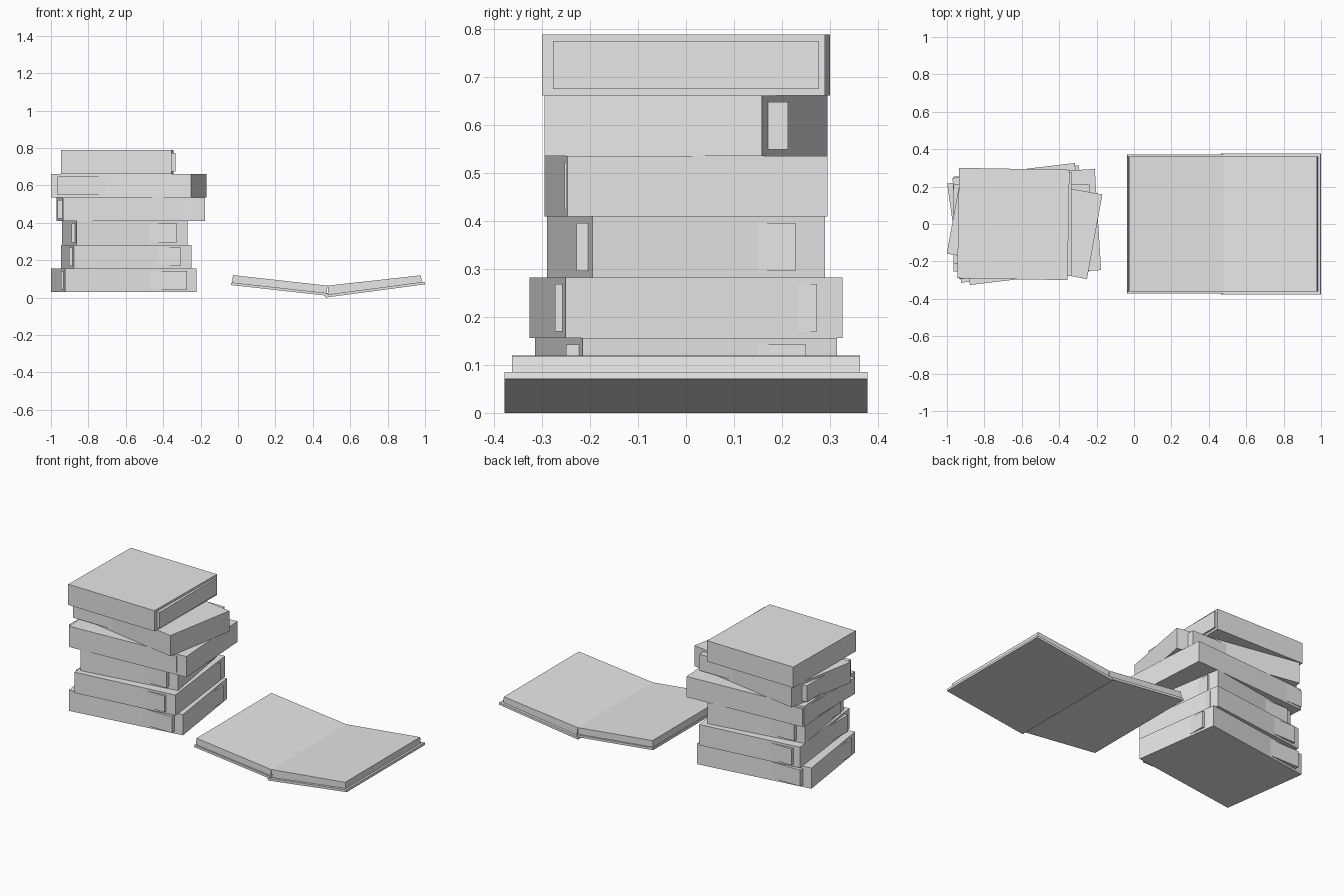
import bpy, bmesh, math

if "Cube" in bpy.data.objects:
    bpy.data.objects.remove(bpy.data.objects["Cube"])

grey = bpy.data.materials.new("plain_grey")
grey.diffuse_color = (0.8, 0.8, 0.8, 1)
grey.use_nodes = True
grey.node_tree.nodes["Principled BSDF"].inputs["Base Color"].default_value = grey.diffuse_color


def add_object(name, bm):
    bmesh.ops.recalc_face_normals(bm, faces=bm.faces)
    mesh = bpy.data.meshes.new(name)
    bm.to_mesh(mesh)
    bm.free()
    mesh.materials.append(grey)
    obj = bpy.data.objects.new(name, mesh)
    bpy.context.collection.objects.link(obj)
    return obj


def box(name, x, z0, z1, width, depth, turn=0.0):
    """Flat block centred on (x, 0), turned about z by degrees."""
    bm = bmesh.new()
    bmesh.ops.create_cube(bm, size=1)
    bmesh.ops.scale(bm, vec=(width, depth, z1 - z0), verts=bm.verts)
    obj = add_object(name, bm)
    obj.location = (x, 0, (z0 + z1) / 2)
    obj.rotation_euler.z = math.radians(turn)


def slab(name, profile, half_depth):
    """Profile in x, z extruded evenly along y."""
    bm = bmesh.new()
    face = bm.faces.new([bm.verts.new((x, -half_depth, z)) for x, z in profile])
    ext = bmesh.ops.extrude_face_region(bm, geom=[face])
    moved = [v for v in ext["geom"] if isinstance(v, bmesh.types.BMVert)]
    bmesh.ops.translate(bm, vec=(0, 2 * half_depth, 0), verts=moved)
    add_object(name, bm)


# Stacked books, bottom to top: cover x, page x, width, depth, cover turn
books = [
    (-0.61, -0.61, 0.71, 0.535, 8.0),
    (-0.597, -0.605, 0.634, 0.581, 6.8),
    (-0.605, -0.6075, 0.60, 0.491, 9.1),
    (-0.573, -0.602, 0.762, 0.542, 3.6),
    (-0.585, -0.602, 0.762, 0.46, -10.3),
    (-0.645, -0.6125, 0.59, 0.59, -1.0),
]
BASE, THICK, INSET = 0.0295, 0.1264, 0.0135
for i, (cover_x, page_x, width, depth, turn) in enumerate(books):
    z0 = BASE + i * THICK
    z1 = z0 + THICK
    box(f"book_cover_{i + 1}", cover_x, z0, z1, width, depth, turn)
    box(f"book_pages_{i + 1}", page_x, z0 + INSET, z1 - INSET,
        width - 0.035, depth - 0.035)

# Open book: two tilted covers with a page block on each
slab("open_cover_left",
     [(-0.037, 0.067), (0.478, 0.010), (0.480, 0.024), (-0.035, 0.081)], 0.371)
slab("open_cover_right",
     [(0.467, 0.0), (1.0, 0.071), (0.998, 0.085), (0.465, 0.0145)], 0.378)
slab("open_pages_left",
     [(-0.032, 0.079), (0.474, 0.022), (0.479, 0.064), (-0.027, 0.12)], 0.362)
slab("open_pages_right",
     [(0.484, 0.016), (0.983, 0.081), (0.978, 0.119), (0.479, 0.064)], 0.362)
